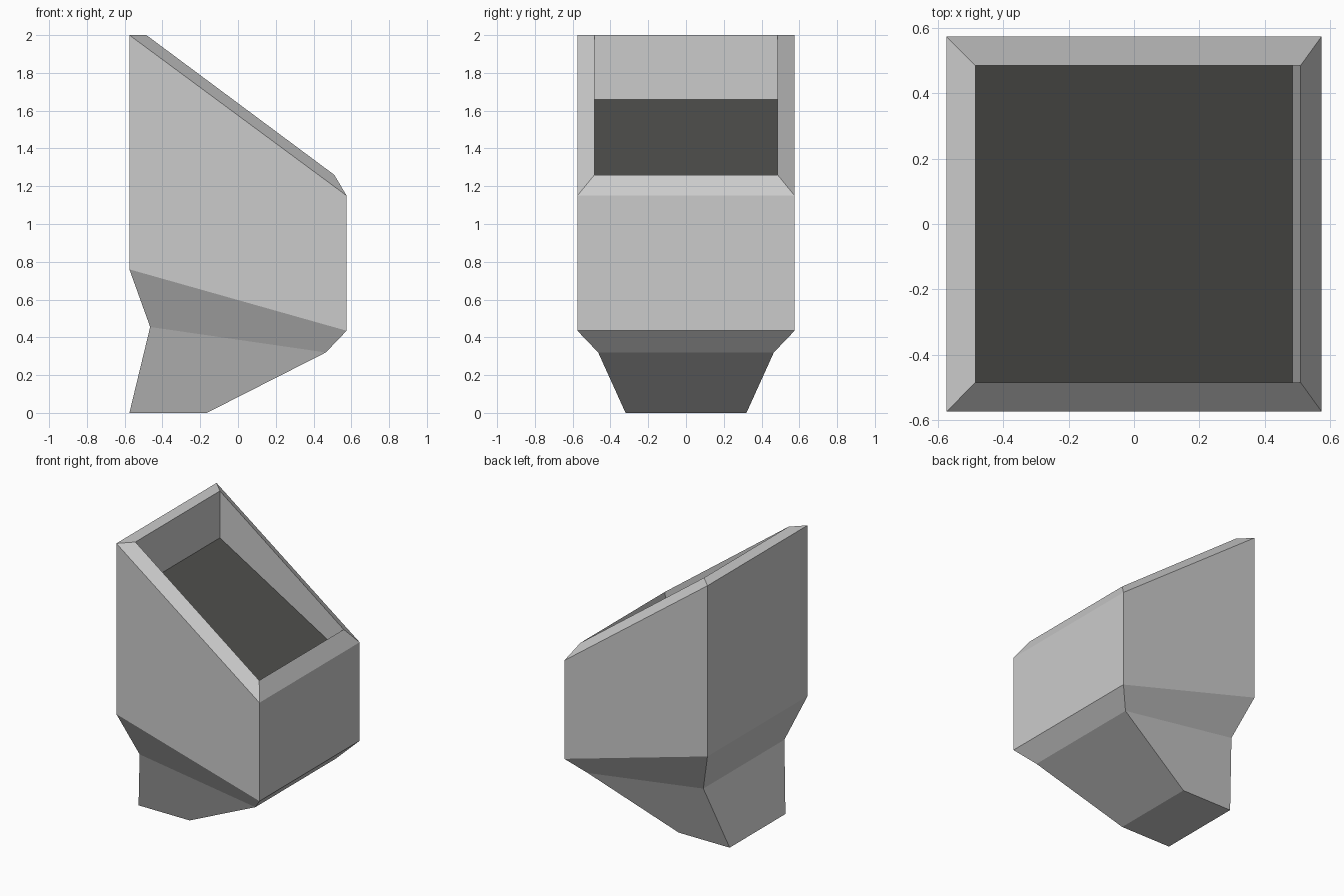
import bpy, bmesh

if "Cube" in bpy.data.objects:
    bpy.data.objects.remove(bpy.data.objects["Cube"])

# Each ring: left x, left z, right x, right z, half depth in y
RINGS = [
    (-0.575, 0.00, -0.165, 0.00, 0.32),   # foot
    (-0.465, 0.455, 0.465, 0.32, 0.465),  # neck
    (-0.575, 0.76, 0.575, 0.435, 0.575),  # body bottom
    (-0.575, 2.00, 0.575, 1.15, 0.575),   # body top
    (-0.485, 2.00, 0.51, 1.26, 0.485),    # bevelled rim
    (-0.485, 1.66, 0.485, 1.09, 0.485),   # recessed opening
]


def material(name, color):
    mat = bpy.data.materials.new(name)
    mat.diffuse_color = color
    mat.use_nodes = True
    mat.node_tree.nodes["Principled BSDF"].inputs["Base Color"].default_value = mat.diffuse_color
    return mat


def ring_verts(bm, x0, z0, x1, z1, d):
    corners = [(x0, -d, z0), (x1, -d, z1), (x1, d, z1), (x0, d, z0)]
    return [bm.verts.new(c) for c in corners]


# Sloped duct: stacked square rings, capped at the foot and inside the mouth
bm = bmesh.new()
rings = [ring_verts(bm, *r) for r in RINGS]
for low, high in zip(rings, rings[1:]):
    for i in range(4):
        j = (i + 1) % 4
        bm.faces.new((low[i], low[j], high[j], high[i]))
bm.faces.new(rings[0][::-1])
floor = bm.faces.new(rings[-1])
floor.material_index = 1
bm.normal_update()

mesh = bpy.data.meshes.new("slanted_duct")
bm.to_mesh(mesh)
bm.free()
mesh.materials.append(material("body_grey", (0.8, 0.8, 0.8, 1)))
mesh.materials.append(material("dark_opening", (0.08, 0.08, 0.075, 1)))
duct = bpy.data.objects.new("slanted_duct", mesh)
bpy.context.collection.objects.link(duct)
